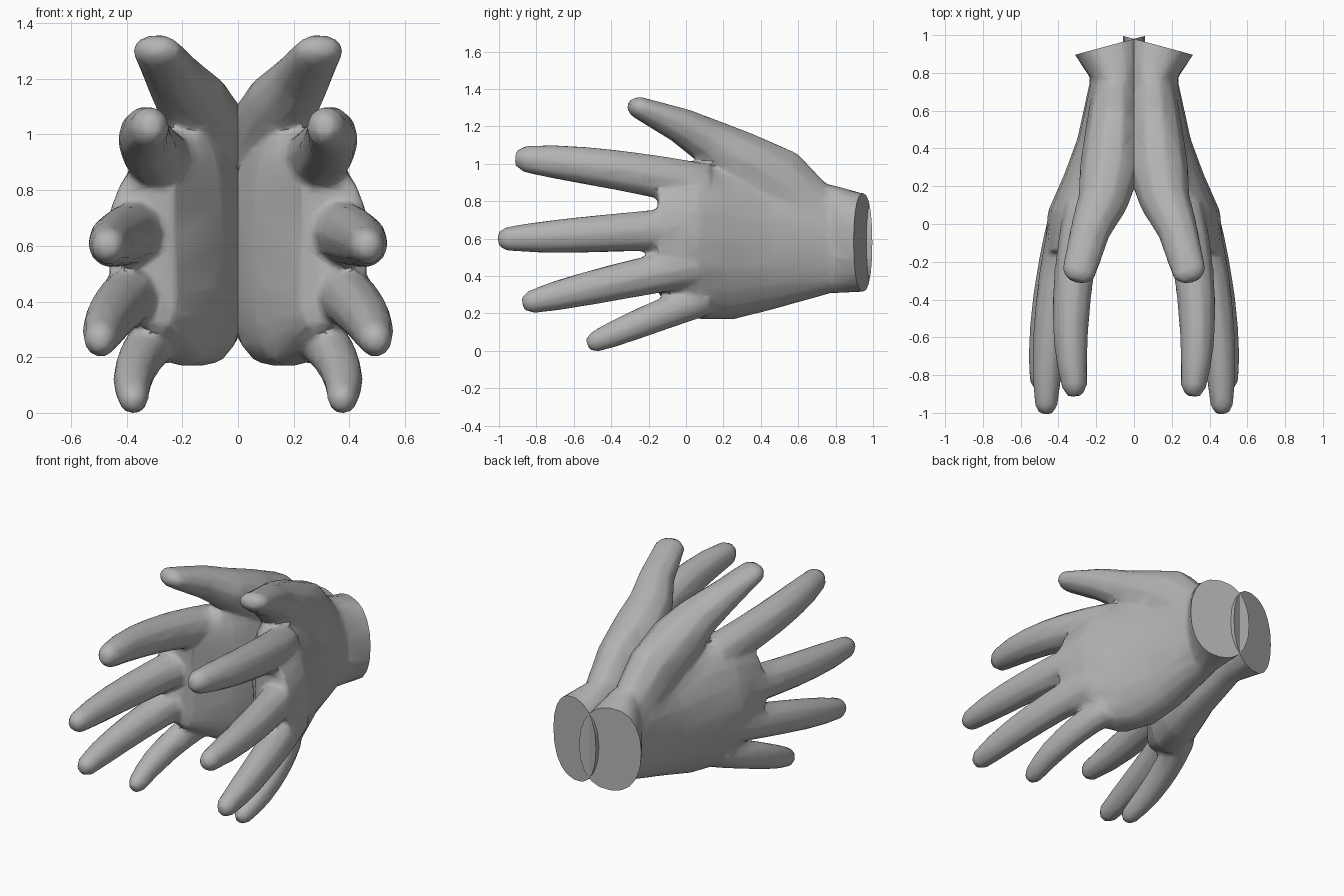
import bpy, bmesh, math
from mathutils import Vector

if "Cube" in bpy.data.objects:
    bpy.data.objects.remove(bpy.data.objects["Cube"])

skin = bpy.data.materials.new("plain grey")
skin.diffuse_color = (0.45, 0.45, 0.45, 1)
skin.use_nodes = True
skin.node_tree.nodes["Principled BSDF"].inputs["Base Color"].default_value = skin.diffuse_color


def skin_rings(bm, rings):
    """Bridge equal point loops and close both ends."""
    loops = [[bm.verts.new(p) for p in r] for r in rings]
    n = len(loops[0])
    for a, b in zip(loops, loops[1:]):
        for i in range(n):
            j = (i + 1) % n
            bm.faces.new((a[i], a[j], b[j], b[i]))
    bm.faces.new(loops[0][::-1])
    bm.faces.new(loops[-1])


def palm_ring(y, zb, zt, xo, xi, bow, n=20):
    """Upright cross-section, cupped by bow; wrist sections are slanted."""
    cx, hx, cz, hz = (xo + xi) / 2, (xo - xi) / 2, (zb + zt) / 2, (zt - zb) / 2
    slant = 0.27 if y > 0.9 else 0
    pts = []
    for i in range(n):
        t = 2 * math.pi * i / n
        c, s = math.cos(t), math.sin(t)
        c = math.copysign(abs(c) ** 0.85, c)
        s = math.copysign(abs(s) ** 0.9, s)
        x = cx + hx * c - bow * s * s
        pts.append((x, y - slant * (x - cx), cz + hz * s))
    return pts


def tube(bm, centres, side_r, up_r, n=10):
    """Tapered digit with a rounded tip."""
    rings = []
    for k, c in enumerate(centres):
        d = (centres[min(k + 1, len(centres) - 1)] - centres[max(k - 1, 0)]).normalized()
        side = d.cross(Vector((0, 0, 1))).normalized()
        up = side.cross(d)
        rings.append([c + side * side_r[k] * math.cos(2 * math.pi * i / n)
                      + up * up_r[k] * math.sin(2 * math.pi * i / n) for i in range(n)])
    rings.append([c + (p - c) * 0.55 + d * up_r[-1] * 0.7 for p in rings[-1]])
    skin_rings(bm, rings)


def finger(bm, base, middle, tip, r0, r1, steps=6):
    """Gently curved finger through three points, thinning from r0 to r1."""
    a, b, c = Vector(base), Vector(middle), Vector(tip)
    ts = [i / steps for i in range(steps + 1)]
    centres = [a * (1 - t) * (1 - 2 * t) + b * 4 * t * (1 - t) + c * t * (2 * t - 1)
               for t in ts]
    radii = [r0 + (r1 - r0) * (0.6 * t + 0.4 * t ** 5) for t in ts]
    tube(bm, centres, [0.93 * r for r in radii], radii)


bm = bmesh.new()

# palm and flared wrist (runs past the cut plane)
palm = ((1.05, 0.33, 0.86, 0.34, -0.07, 0),
        (0.95, 0.335, 0.86, 0.315, -0.06, 0),
        (0.77, 0.325, 0.91, 0.23, -0.05, 0),
        (0.45, 0.235, 0.94, 0.30, -0.05, 0.03),
        (0.25, 0.185, 1.01, 0.375, -0.03, 0.04),
        (0.07, 0.185, 1.04, 0.455, 0.055, 0.06),
        (-0.15, 0.32, 0.95, 0.475, 0.23, 0.07))
skin_rings(bm, [palm_ring(*s) for s in palm])

# index, middle, ring and little fingers
finger(bm, (0.25, 0.10, 0.90), (0.33, -0.40, 0.99), (0.315, -0.86, 1.045), 0.125, 0.074)
finger(bm, (0.33, 0.06, 0.68), (0.43, -0.46, 0.645), (0.465, -0.96, 0.617), 0.12, 0.066)
finger(bm, (0.34, 0.06, 0.475), (0.445, -0.40, 0.38), (0.495, -0.83, 0.28), 0.115, 0.064)
finger(bm, (0.28, 0.10, 0.30), (0.365, -0.20, 0.185), (0.375, -0.49, 0.065), 0.095, 0.057)

# thumb, broad at its root and flattened at the tip
thumb = [Vector(p) for p in ((0.10, 0.72, 0.72), (0.11, 0.48, 0.92), (0.13, 0.28, 1.045),
                             (0.165, 0.12, 1.14), (0.23, -0.03, 1.225),
                             (0.295, -0.265, 1.325))]
tube(bm, thumb, (0.12, 0.15, 0.16, 0.135, 0.108, 0.09),
     (0.16, 0.20, 0.16, 0.125, 0.097, 0.058))

bmesh.ops.recalc_face_normals(bm, faces=bm.faces)
mesh = bpy.data.meshes.new("blank_hand")
bm.to_mesh(mesh)
bm.free()
blank = bpy.data.objects.new("blank_hand", mesh)
bpy.context.collection.objects.link(blank)

# fuse the parts into one soft skin with broad facets
mod = blank.modifiers.new("fuse", 'REMESH')
mod.mode, mod.voxel_size = 'VOXEL', 0.014
mod = blank.modifiers.new("soften", 'SMOOTH')
mod.factor, mod.iterations = 0.5, 6
mod = blank.modifiers.new("facets", 'DECIMATE')
mod.ratio = 0.06
fused = bpy.data.meshes.new_from_object(
    blank.evaluated_get(bpy.context.evaluated_depsgraph_get()))
bpy.data.objects.remove(blank)

# flat slanted wrist end
bm = bmesh.new()
bm.from_mesh(fused)
bmesh.ops.bisect_plane(bm, geom=bm.verts[:] + bm.edges[:] + bm.faces[:],
                       plane_co=(0.13, 0.945, 0.6),
                       plane_no=(0.26, 0.965, 0), clear_outer=True)
bmesh.ops.holes_fill(bm, edges=[e for e in bm.edges if e.is_boundary], sides=0)
# rest on the ground
low = min(v.co.z for v in bm.verts)
bmesh.ops.translate(bm, verts=bm.verts[:], vec=(0, 0, -low))

# pair of mirrored hands
for name, side in (("left_hand", 1), ("right_hand", -1)):
    half = bm.copy()
    if side < 0:
        for v in half.verts:
            v.co.x *= -1
        bmesh.ops.reverse_faces(half, faces=half.faces[:])
    me = bpy.data.meshes.new(name)
    half.to_mesh(me)
    half.free()
    me.materials.clear()
    me.materials.append(skin)
    ob = bpy.data.objects.new(name, me)
    bpy.context.collection.objects.link(ob)
    bpy.ops.object.select_all(action='DESELECT')
    ob.select_set(True)
    bpy.context.view_layer.objects.active = ob
    bpy.ops.object.shade_smooth_by_angle(angle=math.radians(50))
bm.free()
